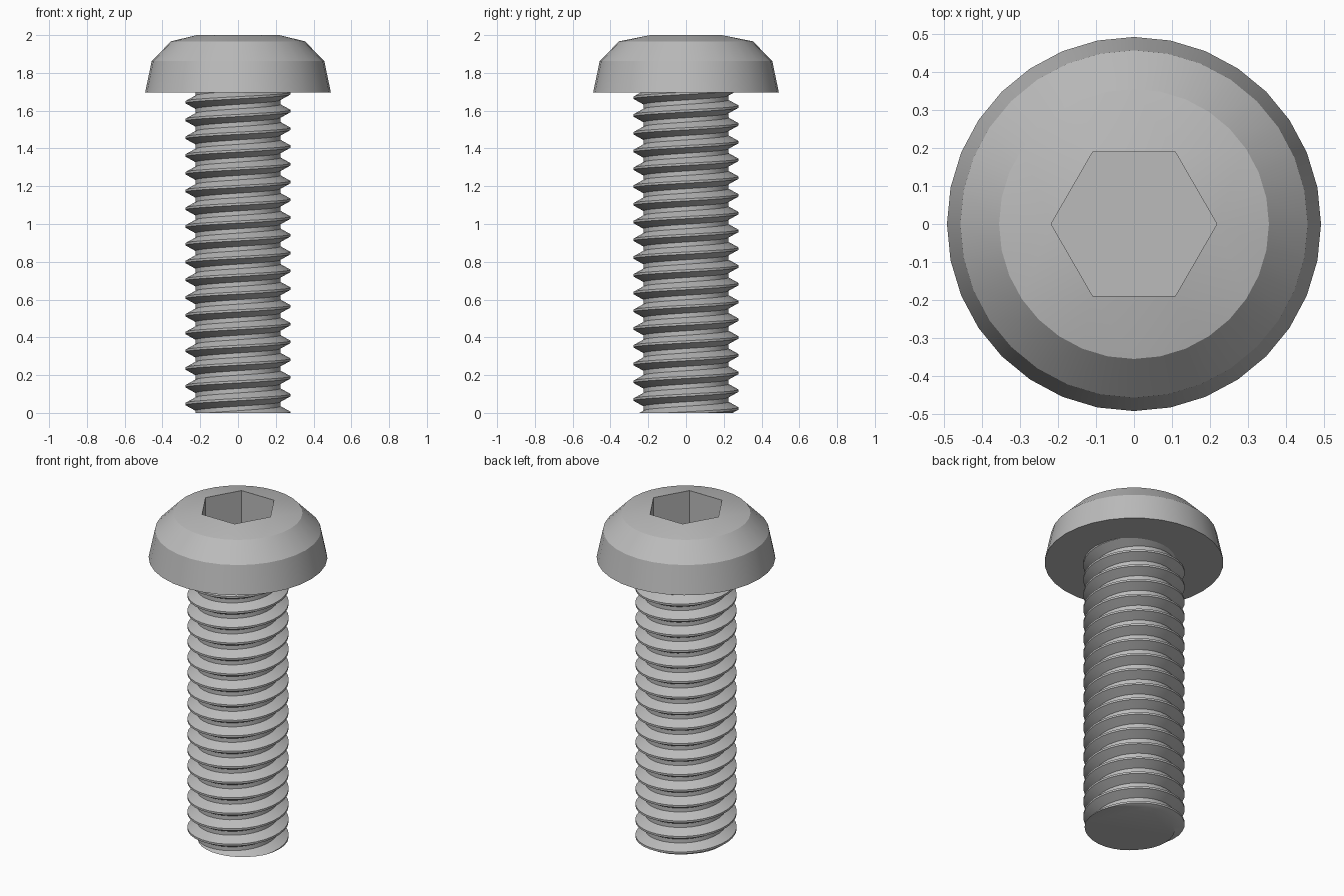
import bpy, bmesh
from math import cos, sin, pi

cube = bpy.data.objects.get("Cube")
if cube:
    bpy.data.objects.remove(cube)

SIDES = 32
HEAD_BASE = 1.695
PITCH = 0.094
ROOT, CREST = 0.225, 0.279

steel = bpy.data.materials.new("grey steel")
steel.use_nodes = True
steel.diffuse_color = (0.5, 0.5, 0.5, 1)
steel.node_tree.nodes["Principled BSDF"].inputs["Base Color"].default_value = (0.5, 0.5, 0.5, 1)


def polar(r, angle, z):
    return (r * cos(angle), r * sin(angle), z)


def ring(bm, r, z, n):
    return [bm.verts.new(polar(r, 2 * pi * i / n, z)) for i in range(n)]


def band(bm, a, b):
    n = len(a)
    for i in range(n):
        j = (i + 1) % n
        bm.faces.new((a[i], a[j], b[j], b[i]))


def finish(bm, name):
    bmesh.ops.recalc_face_normals(bm, faces=bm.faces)
    mesh = bpy.data.meshes.new(name)
    bm.to_mesh(mesh)
    bm.free()
    mesh.materials.append(steel)
    obj = bpy.data.objects.new(name, mesh)
    bpy.context.collection.objects.link(obj)
    bpy.ops.object.select_all(action='DESELECT')
    obj.select_set(True)
    bpy.context.view_layer.objects.active = obj
    bpy.ops.object.shade_smooth_by_angle(angle=pi / 6)
    return obj


# Button head: stacked rings, then a fan of triangles onto the hex socket rim
bm = bmesh.new()
profile = [(0.492, HEAD_BASE), (0.457, 1.862), (0.355, 1.967)]
rings = [ring(bm, r, z, SIDES) for r, z in profile]
bm.faces.new(rings[0])
for low, high in zip(rings, rings[1:]):
    band(bm, low, high)

rim = ring(bm, 0.218, 2.0, 6)
floor = ring(bm, 0.218, 1.785, 6)
outer = rings[-1]


def nearest_corner(i):
    return round(6 * (i + 0.5) / SIDES) % 6


for i in range(SIDES):
    corner, previous = nearest_corner(i), nearest_corner((i - 1) % SIDES)
    bm.faces.new((outer[i], outer[(i + 1) % SIDES], rim[corner]))
    if corner != previous:
        bm.faces.new((outer[i], rim[corner], rim[previous]))
band(bm, rim, floor)
bm.faces.new(floor)
finish(bm, "button_head")

# Threaded shank: a right-handed helical ribbon, trimmed flat at both ends
bm = bmesh.new()
tooth = [(ROOT, -3 / 8), (CREST, -1 / 16), (CREST, 1 / 16), (ROOT, 3 / 8), (ROOT, 5 / 8)]
columns = []
for step in range(-3 * SIDES, 21 * SIDES):
    turn = step / SIDES
    columns.append([bm.verts.new(polar(r, 2 * pi * turn, PITCH * (turn + dz)))
                    for r, dz in tooth])
for a, b in zip(columns, columns[1:]):
    for k in range(len(tooth) - 1):
        bm.faces.new((a[k], b[k], b[k + 1], a[k + 1]))
bmesh.ops.remove_doubles(bm, verts=bm.verts, dist=0.0001)

for z, direction in ((0, -1), (HEAD_BASE + 0.01, 1)):
    bmesh.ops.bisect_plane(bm, geom=bm.verts[:] + bm.edges[:] + bm.faces[:], dist=0.00001,
                           plane_co=(0, 0, z), plane_no=(0, 0, direction), clear_outer=True)
    edges = [e for e in bm.edges if e.is_boundary
             and all(abs(v.co.z - z) < 0.0001 for v in e.verts)]
    bmesh.ops.holes_fill(bm, edges=edges, sides=0)
finish(bm, "threaded_shank")
